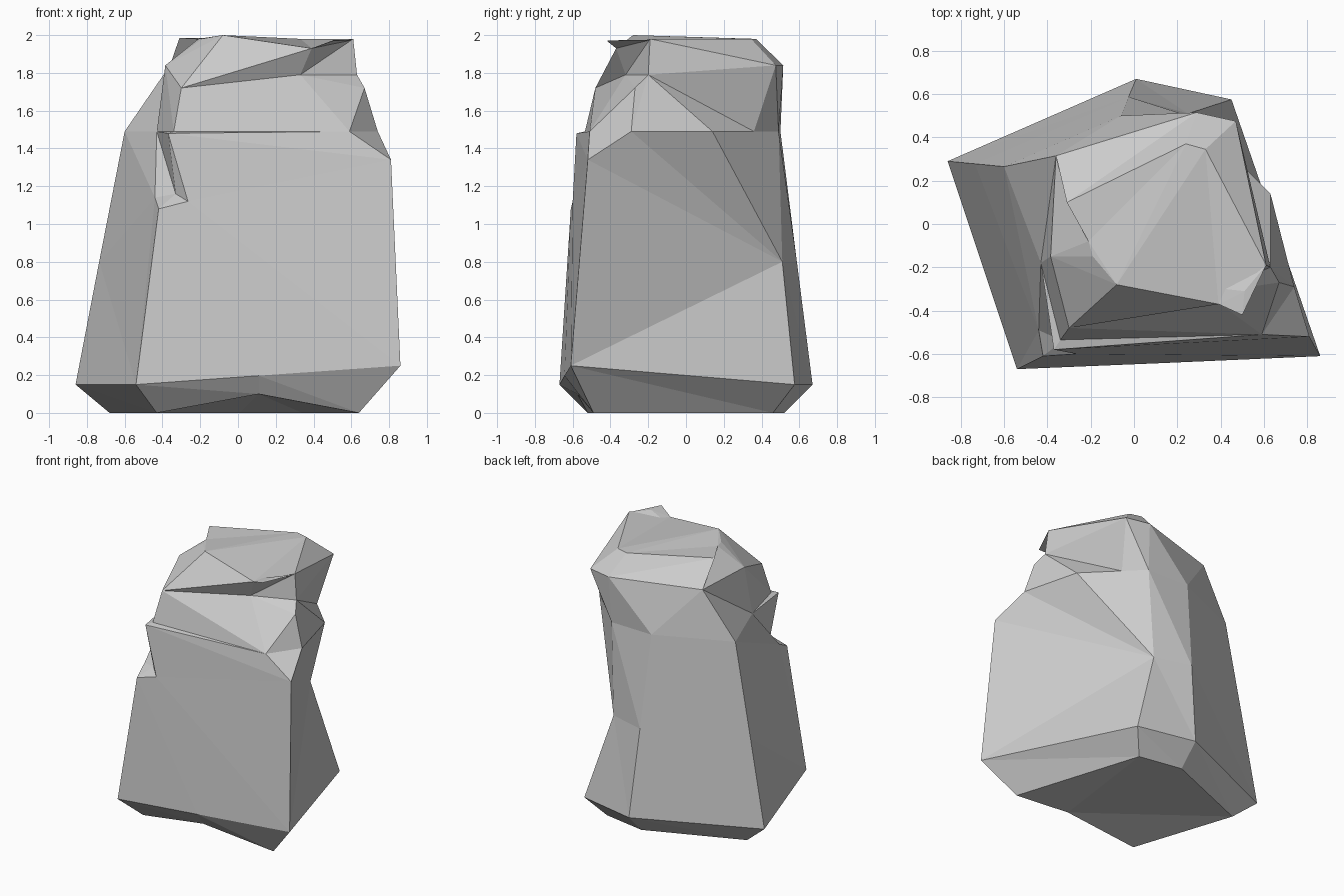
import bpy, bmesh

if "Cube" in bpy.data.objects:
    bpy.data.objects.remove(bpy.data.objects["Cube"])

COLUMNS = "AMBCDYEFGH"   # corners anticlockwise: front left, front, right, back, left


def ring(z, **pts):
    """Named corner points at height z; a third coordinate overrides z."""
    return {k: (tuple(p) + (z,))[:3] for k, p in pts.items()}


def finish(bm, name):
    bmesh.ops.recalc_face_normals(bm, faces=bm.faces)
    me = bpy.data.meshes.new(name)
    bm.to_mesh(me)
    bm.free()
    ob = bpy.data.objects.new(name, me)
    bpy.context.collection.objects.link(ob)


def loft(name, rings, flips):
    """Bridge rings with triangles; repeated points collapse away.
    flips[i] names the columns of layer i whose diagonal is turned."""
    bm = bmesh.new()
    cache = {}

    def vert(p):
        if p not in cache:
            cache[p] = bm.verts.new(p)
        return cache[p]

    def face(*vs):
        if len(set(vs)) == len(vs):
            try:
                return bm.faces.new(vs)
            except ValueError:
                pass

    rows = [[vert(r[k]) for k in COLUMNS] for r in rings]
    n = len(COLUMNS)
    for i, (lo, up) in enumerate(zip(rows, rows[1:])):
        for j in range(n):
            k = (j + 1) % n
            if COLUMNS[j] in flips.get(i, ""):
                face(lo[j], lo[k], up[k])
                face(lo[j], up[k], up[j])
            else:
                face(lo[j], lo[k], up[j])
                face(lo[k], up[k], up[j])
    # Underside fans out from the raised front point
    for j in range(2, n):
        face(rows[0][1], rows[0][(j + 1) % n], rows[0][j])
    # Crown cap
    cap = face(*list(dict.fromkeys(rows[-1])))
    bmesh.ops.triangulate(bm, faces=[cap])
    finish(bm, name)


def shard(name, pts):
    bm = bmesh.new()
    for p in pts:
        bm.verts.new(p)
    bmesh.ops.convex_hull(bm, input=bm.verts)
    finish(bm, name)


# Undercut foot
foot = ring(0, A=(-.43, -.52), M=(.11, -.575, .1), B=(.64, -.49), E=(.34, .46),
            F=(.01, .52), G=(-.68, .24))
skirt = ring(.15, A=(-.54, -.67), M=(.11, -.643, .197), B=(.86, -.61, .25),
             E=(.45, .575), F=(.01, .67), G=(-.86, .29))
for r in (foot, skirt):
    r.update(C=r["B"], D=r["B"], Y=r["B"], H=r["A"])

# Waist with pinched back-right corner, and the chipped front-left edge
waist = ring(.8, A=(-.42, -.61, 1.08), M=(-.265, -.6, 1.12), B=(.81, -.52, 1.34),
             E=(.25, .51), F=(-.025, .587), G=(-.735, .278), H=(-.44, -.49, 1.14))
waist.update(C=waist["E"], D=waist["E"], Y=waist["E"])
chip = dict(waist, A=(-.33, -.54, 1.16))

# Shoulder: bevelled front-right corner and a thin ledge along the front
shoulder = ring(1.49, A=(-.34, -.535), M=(-.34, -.535), B=(.59, -.51), C=(.74, -.29),
                D=(.63, .14), Y=(.41, .36), E=(.28, .49), F=(-.06, .5),
                G=(-.6, .265), H=(-.43, -.18))
peak = (-.37, -.58, 1.48)
low_shoulder = dict(shoulder, A=peak, M=peak, B=waist["B"])

# Head and crown
head = ring(1.84, A=(-.385, -.15), M=(-.3, -.48, 1.72), B=(.33, -.32, 1.79),
            C=(.63, -.2, 1.79), Y=(.47, .475), E=(.29, .515), G=(-.36, .315))
crown = ring(1.98, A=(-.19, -.15), M=(-.08, -.28, 2), B=(.39, -.37, 1.93), C=(.61, -.19),
             Y=(.33, .345), E=(.24, .37), G=(-.31, .1, 1.985), H=(-.21, -.08))
head.update(D=head["C"], F=head["G"], H=head["A"])
crown.update(D=crown["C"], F=crown["G"])

loft("boulder", [foot, skirt, waist, chip, low_shoulder, shoulder, head, crown],
     {3: "M", 4: "M", 6: "AMBYEFGH"})

# Overhanging lip and small spur at the front-right break
shard("broken_lip", [(.39, -.37, 1.93), (.5, -.42, 1.97), (.51, -.31, 1.975),
                     (.61, -.19, 1.975), (.42, -.3, 1.94)])
shard("spur", [(.63, -.2, 1.79), (.67, -.27, 1.72), (.33, -.32, 1.79),
               (.74, -.29, 1.49), (.55, -.2, 1.7), (.59, -.51, 1.49)])
